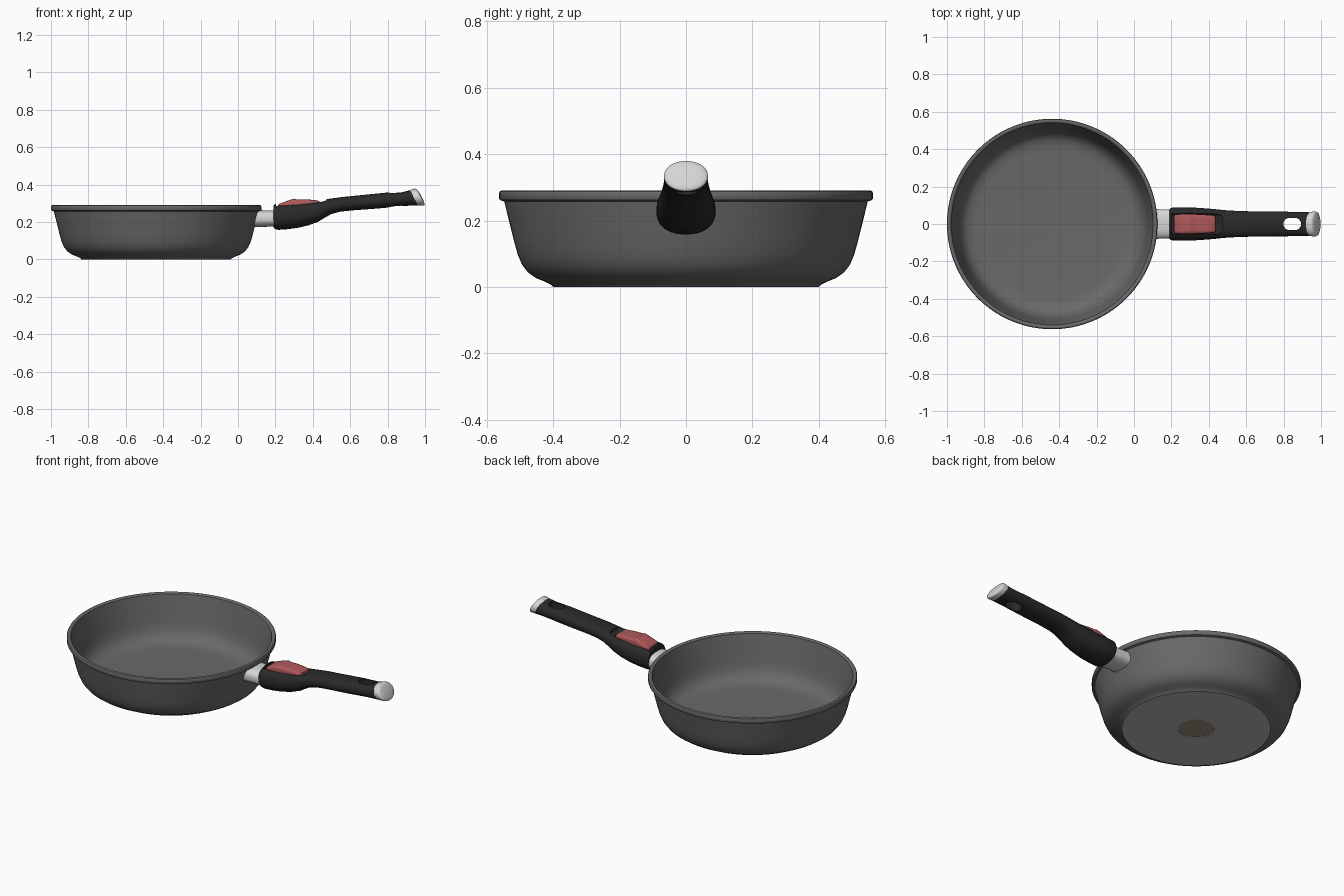
import bpy, bmesh, math

if "Cube" in bpy.data.objects:
    bpy.data.objects.remove(bpy.data.objects["Cube"])


def material(name, rgb):
    m = bpy.data.materials.new(name)
    m.diffuse_color = (*rgb, 1)
    m.use_nodes = True
    m.node_tree.nodes["Principled BSDF"].inputs["Base Color"].default_value = m.diffuse_color
    return m


PAN = material("pan grey", (0.142, 0.140, 0.144))
PLATE = material("base plate steel", (0.46, 0.46, 0.46))
DISC = material("brown disc", (0.32, 0.27, 0.21))
BLACK = material("grip black", (0.022, 0.022, 0.022))
RED = material("button red", (0.43, 0.10, 0.105))
SILVER = material("metal silver", (0.67, 0.67, 0.67))


def finish(bm, name, mats):
    bmesh.ops.recalc_face_normals(bm, faces=bm.faces)
    me = bpy.data.meshes.new(name)
    bm.to_mesh(me)
    bm.free()
    ob = bpy.data.objects.new(name, me)
    bpy.context.collection.objects.link(ob)
    for m in mats:
        me.materials.append(m)
    return ob


def smooth(ob, angle=35):
    bpy.ops.object.select_all(action='DESELECT')
    ob.select_set(True)
    bpy.context.view_layer.objects.active = ob
    bpy.ops.object.shade_smooth_by_angle(angle=math.radians(angle))


def lathe(name, profile, cx, mats, seg=128):
    """Revolve (radius, z) points about a vertical axis at x = cx."""
    bm = bmesh.new()
    vs = [bm.verts.new((r, 0, z)) for r, z in profile]
    es = [bm.edges.new(p) for p in zip(vs, vs[1:])]
    bmesh.ops.spin(bm, geom=vs + es, cent=(0, 0, 0), axis=(0, 0, 1),
                   angle=2 * math.pi, steps=seg, use_duplicate=False)
    bmesh.ops.remove_doubles(bm, verts=bm.verts, dist=1e-5)
    bmesh.ops.translate(bm, verts=bm.verts, vec=(cx, 0, 0))
    return finish(bm, name, mats)


def loft(name, stations, mat, power=2.3, seg=48):
    """Skin superellipse sections along x: (x, top z, bottom z, half width, shear)."""
    bm = bmesh.new()
    rings = []
    for x, top, bot, w, k in stations:
        zc, h = (top + bot) / 2, (top - bot) / 2
        ring = []
        for i in range(seg):
            a = 2 * math.pi * (i + 0.5) / seg
            c, s = math.cos(a), math.sin(a)
            y = w * math.copysign(abs(c) ** (2 / power), c)
            z = h * math.copysign(abs(s) ** (2 / power), s)
            ring.append(bm.verts.new((x + k * z, y, zc + z)))
        rings.append(ring)
    for a, b in zip(rings, rings[1:]):
        for i in range(seg):
            j = (i + 1) % seg
            bm.faces.new((a[i], a[j], b[j], b[i]))
    bm.faces.new(rings[0])
    bm.faces.new(rings[-1])
    return finish(bm, name, [mat])


def cut(ob, cutter):
    mod = ob.modifiers.new("cut", 'BOOLEAN')
    mod.operation, mod.solver, mod.object = 'DIFFERENCE', 'EXACT', cutter
    bpy.context.view_layer.objects.active = ob
    bpy.ops.object.modifier_apply(modifier=mod.name)
    bpy.data.objects.remove(cutter)


# Pan body: underside, outer wall, lip, inner wall, floor
CX = -0.4375
pan = lathe("pan_body", [
    (0, .004), (.097, .004), (.097, 0), (.40, 0), (.405, .006), (.425, .016),
    (.452, .027), (.475, .043), (.493, .066), (.506, .096), (.517, .135),
    (.528, .18), (.538, .22), (.547, .257), (.559, .261), (.5625, .266),
    (.5625, .283), (.560, .288), (.554, .291), (.547, .290), (.540, .284),
    (.530, .24), (.518, .18), (.508, .13), (.499, .096), (.486, .07),
    (.470, .051), (.450, .038), (.425, .031), (.39, .028), (0, .028)],
    CX, [PAN, PLATE, DISC])
# Underside faces: steel base plate with a brown disc in the middle
for p in pan.data.polygons:
    if p.center.z < .0045:
        r = math.hypot(p.center.x - CX, p.center.y)
        p.material_index = 2 if r < .096 else 1 if r < .401 else 0
smooth(pan)

# Metal ferrule, starting inside the pan wall
ferrule = loft("ferrule", [(.093, .264, .172, .080, .2), (.13, .263, .174, .079, .1),
                           (.21, .263, .176, .078, 0)], SILVER, 2.6)
smooth(ferrule)

# Black grip
grip = loft("handle_grip", [
    (.190, .288, .172, .080, 0), (.197, .296, .163, .086, 0), (.215, .299, .158, .089, 0),
    (.26, .301, .161, .089, 0), (.32, .305, .169, .088, 0), (.38, .311, .183, .084, 0),
    (.43, .317, .202, .080, 0), (.465, .321, .224, .076, 0), (.50, .326, .243, .073, 0),
    (.55, .333, .256, .070, 0), (.62, .340, .263, .068, 0), (.72, .350, .270, .067, 0),
    (.80, .358, .277, .066, 0), (.86, .361, .283, .065, -.05), (.90, .363, .287, .064, -.25),
    (.942, .370, .288, .064, -.5)], BLACK)

# Recess around the button
cut(grip, loft("recess_cutter", [(.203, .40, .270, .056, 0), (.30, .40, .276, .059, 0),
                                 (.44, .40, .291, .055, 0), (.472, .40, .310, .046, 0)],
               BLACK, 8))

# Hanging hole (stadium through the grip)
bm = bmesh.new()
low = []
for i in range(32):
    a = 2 * math.pi * (i + .5) / 32
    off = .014 if math.cos(a) > 0 else -.014
    low.append(bm.verts.new((.846 + off + .033 * math.cos(a), .033 * math.sin(a), .2)))
f = bm.faces.new(low)
ext = bmesh.ops.extrude_face_region(bm, geom=[f])
bmesh.ops.translate(bm, vec=(0, 0, .3),
                    verts=[v for v in ext["geom"] if isinstance(v, bmesh.types.BMVert)])
cut(grip, finish(bm, "hole_cutter", [BLACK]))
smooth(grip)

# Red release button with a low ridge across its top
button = loft("release_button", [
    (.215, .290, .26, .046, 0), (.222, .298, .26, .051, 0), (.26, .312, .26, .053, 0),
    (.292, .323, .26, .053, 0), (.304, .325, .26, .053, 0), (.312, .321, .26, .053, 0),
    (.36, .321, .27, .051, 0), (.41, .318, .27, .048, 0), (.428, .314, .28, .045, 0),
    (.436, .308, .28, .039, 0)], RED, 5)
smooth(button, 50)

# Silver end cap, cut on a slant with a softly domed face
cap = loft("end_cap", [
    (.941, .371, .287, .0645, -.5), (.958, .377, .287, .066, -.5),
    (.970, .379, .288, .066, -.5), (.975, .377, .290, .064, -.5),
    (.979, .370, .296, .057, -.5), (.982, .355, .310, .036, -.5),
    (.983, .340, .326, .012, -.5)], SILVER, 2.1)
smooth(cap, 60)
